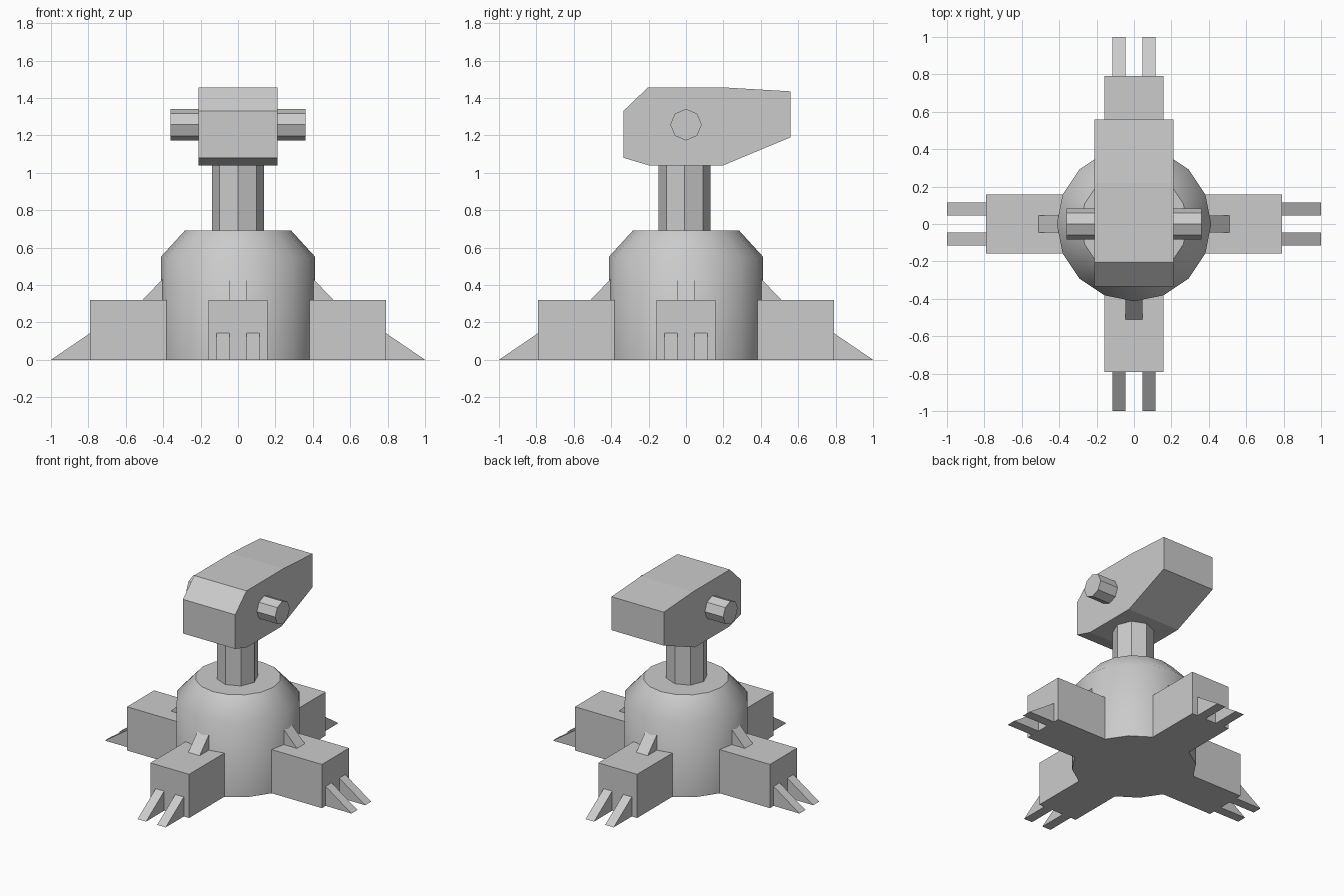
import bpy, bmesh, math
from mathutils import Matrix, Vector

cube = bpy.data.objects.get("Cube")
if cube:
    bpy.data.objects.remove(cube, do_unlink=True)

# One flat grey for everything
grey = bpy.data.materials.new("plain_grey")
grey.use_nodes = True
colour = (0.6, 0.6, 0.6, 1)
grey.diffuse_color = colour
grey.node_tree.nodes["Principled BSDF"].inputs["Base Color"].default_value = colour


def finish(name, bm, matrix=Matrix()):
    bmesh.ops.recalc_face_normals(bm, faces=bm.faces)
    mesh = bpy.data.meshes.new(name)
    bm.to_mesh(mesh)
    bm.free()
    mesh.transform(matrix)
    mesh.materials.append(grey)
    obj = bpy.data.objects.new(name, mesh)
    bpy.context.collection.objects.link(obj)
    return obj


def slab(name, profile, x0, x1, matrix=Matrix()):
    """Extrude a (y, z) outline from x0 to x1."""
    bm = bmesh.new()
    face = bm.faces.new([bm.verts.new((x0, y, z)) for y, z in profile])
    ext = bmesh.ops.extrude_face_region(bm, geom=[face])["geom"]
    moved = [v for v in ext if isinstance(v, bmesh.types.BMVert)]
    bmesh.ops.translate(bm, verts=moved, vec=Vector((x1 - x0, 0, 0)))
    return finish(name, bm, matrix)


def turned(name, rings, sides, matrix=Matrix()):
    """Stack (radius, z) rings into a closed faceted solid."""
    bm = bmesh.new()
    loops = [[bm.verts.new((r * math.cos(math.tau * i / sides),
                            r * math.sin(math.tau * i / sides), z))
              for i in range(sides)] for r, z in rings]
    for low, high in zip(loops, loops[1:]):
        for i in range(sides):
            j = (i + 1) % sides
            bm.faces.new((low[i], low[j], high[j], high[i]))
    bm.faces.new(loops[0][::-1])
    bm.faces.new(loops[-1])
    return finish(name, bm, matrix)


# Rounded base drum with a bevelled shoulder
drum = turned("base_drum", [(0.413, 0), (0.413, 0.55), (0.285, 0.69)], 16)
bpy.ops.object.select_all(action='DESELECT')
drum.select_set(True)
bpy.context.view_layer.objects.active = drum
bpy.ops.object.shade_smooth_by_angle(angle=math.radians(44))

# Neck post
turned("neck", [(0.138, 0.66), (0.138, 1.06)], 8, Matrix.Translation((0, -0.008, 0)))

# Head block and its side pivots
slab("head", [(-0.335, 1.08), (-0.2, 1.04), (0.2, 1.04), (0.56, 1.19),
              (0.56, 1.435), (0.22, 1.455), (-0.205, 1.455), (-0.335, 1.33)],
     -0.212, 0.212)
for side, label in ((1, "left"), (-1, "right")):
    place = Matrix.Translation((0, 0, 1.257)) @ Matrix.Rotation(side * math.pi / 2, 4, 'Y')
    turned(label + "_pivot", [(0.084, 0.2), (0.084, 0.36)], 8, place)

# Four legs, each with a brace and two claws
for i, label in enumerate(("front", "left", "back", "right")):
    spin = Matrix.Rotation(i * math.pi / 2, 4, 'Z')
    slab(label + "_leg", [(-0.3, 0), (-0.79, 0), (-0.79, 0.32), (-0.3, 0.32)],
         -0.157, 0.157, spin)
    slab(label + "_brace", [(-0.36, 0.3), (-0.51, 0.3), (-0.51, 0.32),
                            (-0.405, 0.43), (-0.36, 0.43)], -0.046, 0.046, spin)
    for s, claw in ((1, "claw_a"), (-1, "claw_b")):
        slab(label + "_" + claw, [(-0.78, 0), (-1, 0), (-0.79, 0.143), (-0.78, 0.143)],
             s * 0.045, s * 0.114, spin)
